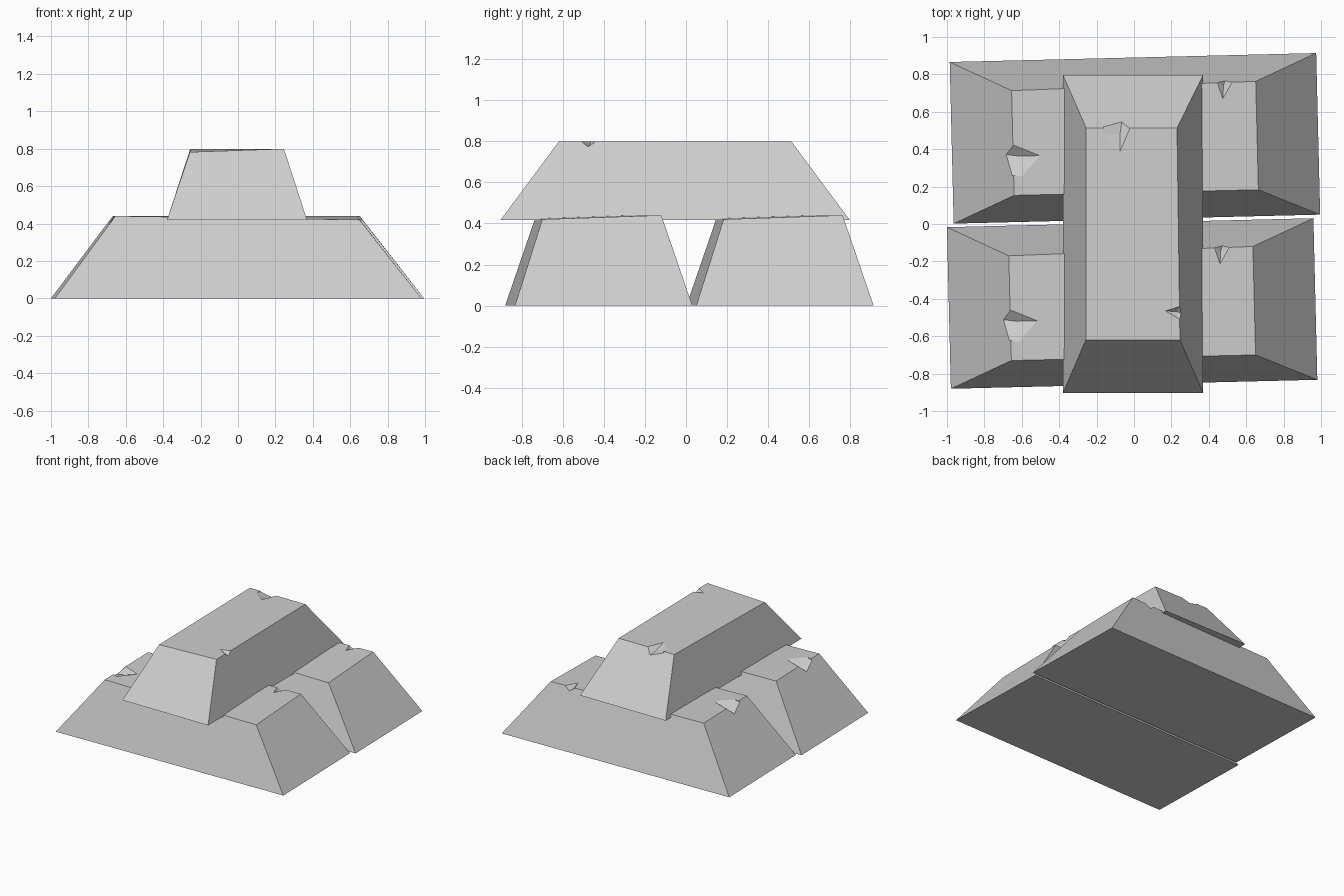
import bpy, bmesh, math
from mathutils import Vector

if "Cube" in bpy.data.objects:
    bpy.data.objects.remove(bpy.data.objects["Cube"], do_unlink=True)

metal = bpy.data.materials.new("light_grey_metal")
metal.use_nodes = True
GREY = (0.62, 0.62, 0.62, 1)
metal.diffuse_color = GREY
metal.node_tree.nodes["Principled BSDF"].inputs["Base Color"].default_value = GREY


def hull_object(name, points):
    """Flat-faced convex solid around a few points."""
    bm = bmesh.new()
    for p in points:
        bm.verts.new(p)
    bmesh.ops.convex_hull(bm, input=bm.verts)
    bmesh.ops.recalc_face_normals(bm, faces=bm.faces)
    mesh = bpy.data.meshes.new(name)
    bm.to_mesh(mesh)
    bm.free()
    mesh.materials.append(metal)
    obj = bpy.data.objects.new(name, mesh)
    bpy.context.collection.objects.link(obj)
    return obj


# Tapered ingot with one slightly sunken top corner
H = 0.44
base = [(-0.98, -0.432, 0), (0.98, -0.432, 0), (0.98, 0.432, 0), (-0.98, 0.432, 0)]
top = [(-0.653, -0.289, H), (0.653, -0.291, H - 0.02), (0.653, 0.289, H), (-0.653, 0.271, H)]
bm = bmesh.new()
low = [bm.verts.new(p) for p in base]
high = [bm.verts.new(p) for p in top]
bm.faces.new(low[::-1])
bm.faces.new(high)
for i in range(4):
    j = (i + 1) % 4
    bm.faces.new((low[i], low[j], high[j], high[i]))
ingot_mesh = bpy.data.meshes.new("ingot")
bm.to_mesh(ingot_mesh)
bm.free()
ingot_mesh.materials.append(metal)

# Chips knocked out of the end edge and the long back edge
end_chip = hull_object("end_chip_cutter", [
    (-0.65, -0.02, H), (-0.51, -0.08, H), (-0.61, -0.19, H),
    (-0.69, -0.07, 0.39), (-0.66, -0.185, 0.43),
    (-0.62, -0.08, 0.405), (-0.68, -0.1, 0.6)])
side_chip = hull_object("side_chip_cutter", [
    (0.447, 0.288, H), (0.527, 0.288, H), (0.475, 0.2, H),
    (0.49, 0.299, 0.41), (0.48, 0.27, 0.41), (0.49, 0.32, 0.6)])
cutters = (end_chip, side_chip)

# Two lower ingots side by side, one smaller ingot laid across them
for name, loc, angle, size in (
        ("front_ingot", (-0.01, -0.425, 0), 1.4, 1),
        ("back_ingot", (0.005, 0.458, 0), 1.4, 1),
        ("top_ingot", (-0.005, -0.053, 0.418), -90, 0.867)):
    ingot = bpy.data.objects.new(name, ingot_mesh.copy())
    bpy.context.collection.objects.link(ingot)
    bpy.context.view_layer.objects.active = ingot
    for cutter in cutters:
        cut = ingot.modifiers.new("chip", "BOOLEAN")
        cut.operation = "DIFFERENCE"
        cut.solver = "EXACT"
        cut.object = cutter
        bpy.ops.object.modifier_apply(modifier=cut.name)
    ingot.location = loc
    ingot.rotation_euler.z = math.radians(angle)
    ingot.scale = (size,) * 3

for cutter in cutters:
    bpy.data.objects.remove(cutter, do_unlink=True)
